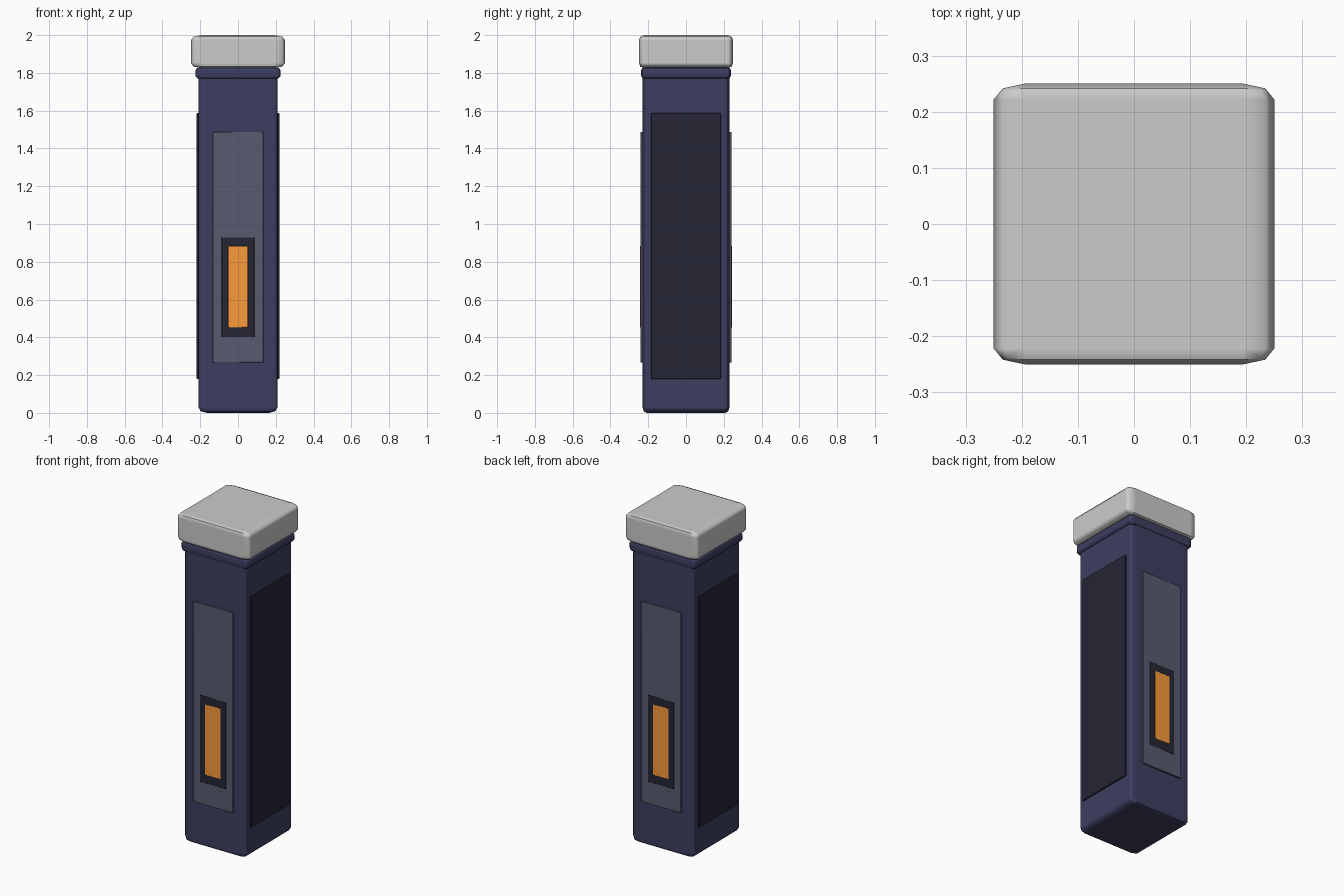
import bpy, bmesh, math
from mathutils import Vector

if "Cube" in bpy.data.objects:
    bpy.data.objects.remove(bpy.data.objects["Cube"])


def material(name, rgb):
    m = bpy.data.materials.new(name)
    m.diffuse_color = (*rgb, 1)
    m.use_nodes = True
    m.node_tree.nodes["Principled BSDF"].inputs["Base Color"].default_value = m.diffuse_color
    return m


navy = material("navy", (0.047, 0.048, 0.12))
slate = material("slate", (0.098, 0.105, 0.165))
dark = material("dark", (0.0185, 0.019, 0.036))
orange = material("orange", (0.95, 0.33, 0.042))


def box(name, lo, hi, bevel, mat=None, segments=2):
    """Rounded box between two corners, with a separate bevel size per axis."""
    lo, hi, b = Vector(lo), Vector(hi), Vector(bevel)
    bm = bmesh.new()
    bmesh.ops.create_cube(bm, size=1)
    size = hi - lo
    bmesh.ops.scale(bm, vec=[size[i] / b[i] for i in range(3)], verts=bm.verts)
    bmesh.ops.bevel(bm, geom=bm.edges[:], offset=1, offset_type='OFFSET',
                    segments=segments, profile=0.5, affect='EDGES')
    bmesh.ops.scale(bm, vec=b, verts=bm.verts)
    bmesh.ops.translate(bm, vec=(lo + hi) / 2, verts=bm.verts)
    me = bpy.data.meshes.new(name)
    bm.to_mesh(me)
    bm.free()
    ob = bpy.data.objects.new(name, me)
    bpy.context.collection.objects.link(ob)
    if mat:
        me.materials.append(mat)
    bpy.ops.object.select_all(action='DESELECT')
    ob.select_set(True)
    bpy.context.view_layer.objects.active = ob
    bpy.ops.object.shade_smooth_by_angle(angle=math.radians(42))
    # Keep the large faces flat, shading only the rounded edges
    wn = ob.modifiers.new("flat_faces", 'WEIGHTED_NORMAL')
    wn.weight = 100
    wn.keep_sharp = True
    return ob


# Main column, collar and cap
box("body", (-0.21, -0.23, 0), (0.21, 0.23, 1.84), (0.045, 0.022, 0.03), navy)
box("collar", (-0.226, -0.237, 1.767), (0.226, 0.237, 1.83), (0.035, 0.018, 0.016), navy)
box("cap", (-0.25, -0.25, 1.825), (0.25, 0.25, 2), (0.055, 0.028, 0.028))

# Panels on all four sides, lamps on front and back
thin = (0.002, 0.002, 0.002)
for s, y_name, x_name in ((-1, "front", "left"), (1, "back", "right")):
    def plate(name, half, z0, z1, depth, mat):
        ys = sorted((s * 0.22, s * depth))
        box(f"{y_name}_{name}", (-half, ys[0], z0), (half, ys[1], z1), thin, mat, 1)

    plate("panel", 0.135, 0.267, 1.487, 0.2405, slate)
    plate("lamp_frame", 0.088, 0.40, 0.93, 0.242, dark)
    plate("lamp", 0.053, 0.452, 0.883, 0.2435, orange)
    xs = sorted((s * 0.2, s * 0.219))
    box(f"{x_name}_panel", (xs[0], -0.185, 0.18), (xs[1], 0.185, 1.587), thin, dark, 1)
